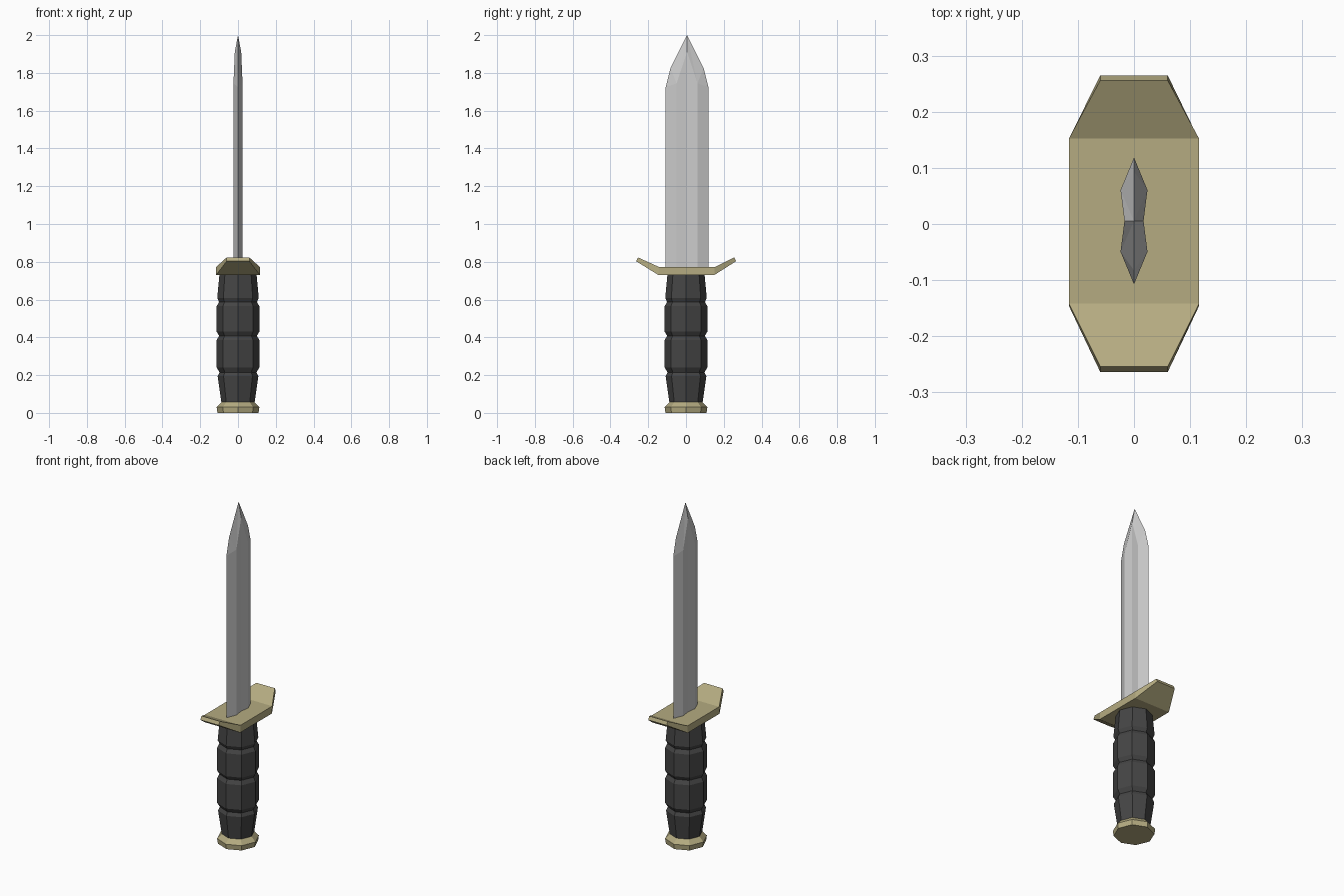
import bpy, bmesh
from math import sin, cos, pi

if "Cube" in bpy.data.objects:
    bpy.data.objects.remove(bpy.data.objects["Cube"])


def material(name, rgb):
    m = bpy.data.materials.new(name)
    m.diffuse_color = (*rgb, 1)
    m.use_nodes = True
    m.node_tree.nodes["Principled BSDF"].inputs["Base Color"].default_value = m.diffuse_color
    return m


def finish(name, bm, mat=None):
    bmesh.ops.remove_doubles(bm, verts=bm.verts, dist=1e-5)
    bmesh.ops.recalc_face_normals(bm, faces=bm.faces)
    me = bpy.data.meshes.new(name)
    bm.to_mesh(me)
    bm.free()
    ob = bpy.data.objects.new(name, me)
    bpy.context.collection.objects.link(ob)
    if mat:
        me.materials.append(mat)
    return ob


def loft(name, rings, mat=None):
    """Bridge closed rings of points and cap both ends."""
    bm = bmesh.new()
    rows = [[bm.verts.new(p) for p in ring] for ring in rings]
    n = len(rows[0])
    for a, b in zip(rows, rows[1:]):
        for i in range(n):
            j = (i + 1) % n
            bm.faces.new((a[i], a[j], b[j], b[i]))
    bm.faces.new(rows[0])
    bm.faces.new(rows[-1])
    return finish(name, bm, mat)


def octagon(r, z):
    return [(r * cos(k * pi / 4), r * sin(k * pi / 4), z) for k in range(8)]


brass = material("brass", (0.46, 0.41, 0.22))
black = material("black_grip", (0.06, 0.06, 0.06))

# Pommel
loft("pommel", [octagon(r, z) for r, z in
                [(0.109, 0), (0.113, 0.03), (0.088, 0.057)]], brass)

# Grip with three grooves
grip = [(0.088, 0.055), (0.108, 0.195), (0.098, 0.215), (0.113, 0.24),
        (0.113, 0.385), (0.1, 0.408), (0.113, 0.43), (0.113, 0.565),
        (0.1, 0.587), (0.11, 0.608), (0.098, 0.735)]
loft("grip", [octagon(r, z) for r, z in grip], black)

# Guard: bent plate, stations of (half width, bottom y, bottom z, top y, top z)
stations = [(0.06, -0.264, 0.803, -0.254, 0.823),
            (0.116, -0.146, 0.73, -0.142, 0.772),
            (0.116, 0.15, 0.73, 0.152, 0.772),
            (0.06, 0.265, 0.803, 0.256, 0.823)]
loft("guard", [[(-w, yb, zb), (w, yb, zb), (w, yt, zt), (-w, yt, zt)]
               for w, yb, zb, yt, zt in stations], brass)

# Blade: one quarter (fuller, bevel, point), repeated on both sides and edges
bm = bmesh.new()
BASE, YC = 0.755, 0.0055
center0, center1 = (0.017, 0, BASE), (0.017, 0, 1.91)
ridge0, ridge1 = (0.024, 0.055, BASE), (0.024, 0.055, 1.745)
edge0, edge1 = (0, 0.113, BASE), (0, 0.113, 1.725)
shoulder, tip = (0, 0.088, 1.825), (0, 0, 2.0)
quarter = [(center0, ridge0, ridge1, center1),
           (ridge0, edge0, edge1, ridge1),
           (ridge1, edge1, shoulder),
           (ridge1, shoulder, tip),
           (ridge1, tip, center1),
           (center0, ridge0, edge0, (0, 0, BASE))]
for sx in (1, -1):
    for sy in (1, -1):
        for face in quarter:
            bm.faces.new([bm.verts.new((sx * x, sy * y + YC, z))
                          for x, y, z in face])
finish("blade", bm)
